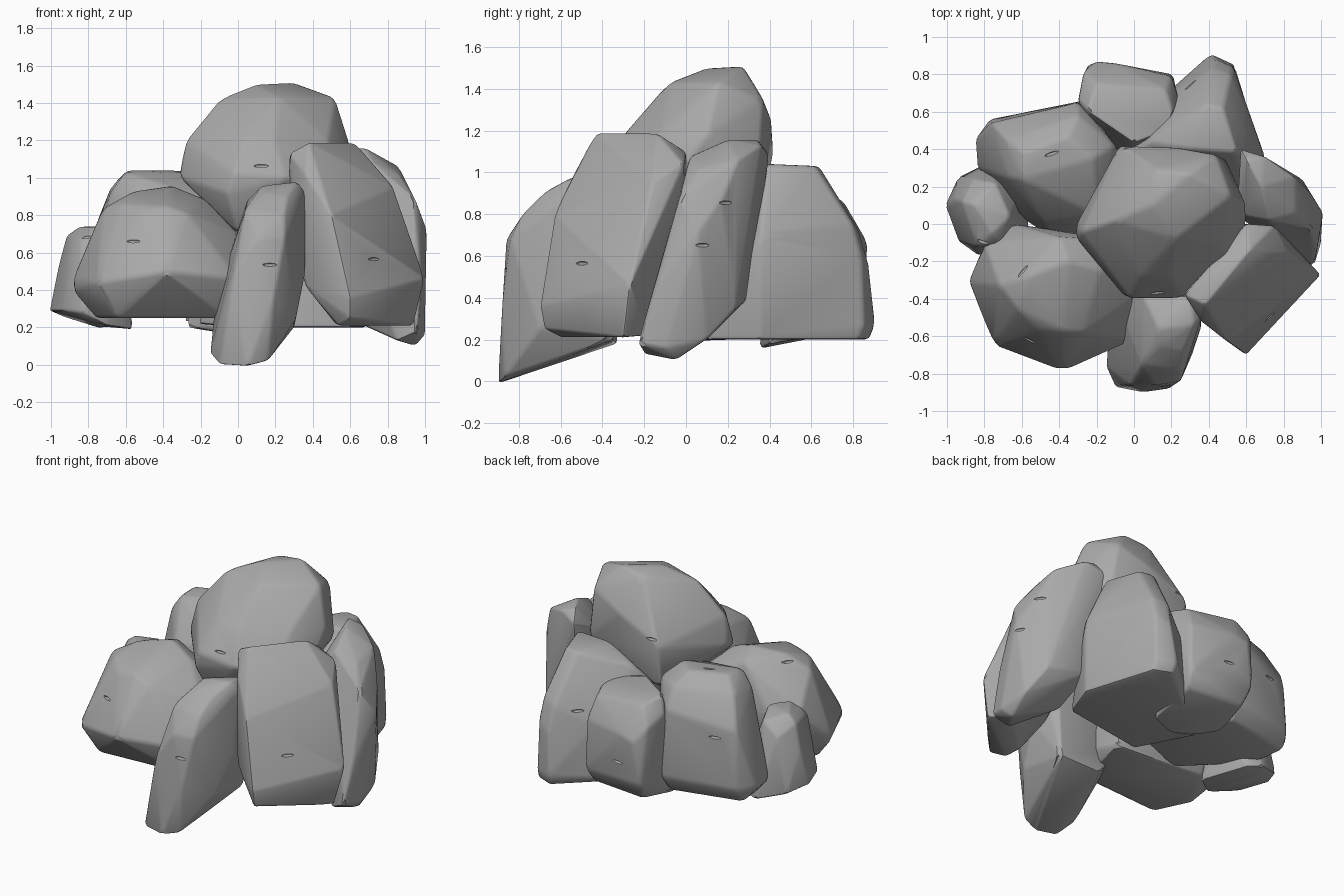
import bpy
import bmesh
import math
from mathutils import Vector

default_cube = bpy.data.objects.get("Cube")
if default_cube:
    bpy.data.objects.remove(default_cube, do_unlink=True)

# One plain stone colour
STONE = (0.4, 0.4, 0.4, 1.0)
stone_grey = bpy.data.materials.new("stone_grey")
stone_grey.use_nodes = True
stone_grey.diffuse_color = STONE
shader = next(n for n in stone_grey.node_tree.nodes if n.type == "BSDF_PRINCIPLED")
shader.inputs["Base Color"].default_value = STONE
shader.inputs["Roughness"].default_value = 0.8


def activate(obj):
    """Make obj the only selected object."""
    bpy.ops.object.select_all(action="DESELECT")
    obj.select_set(True)
    bpy.context.view_layer.objects.active = obj


def link_mesh(name, bm):
    """Turn a bmesh into a stone-coloured object."""
    mesh = bpy.data.meshes.new(name)
    bm.to_mesh(mesh)
    bm.free()
    mesh.materials.append(stone_grey)
    obj = bpy.data.objects.new(name, mesh)
    bpy.context.collection.objects.link(obj)
    return obj


def hull(corners):
    """Convex boulder through the given corners, with near-flat facets merged."""
    bm = bmesh.new()
    for corner in corners:
        bm.verts.new(corner)
    result = bmesh.ops.convex_hull(bm, input=bm.verts[:])
    spare = [g for g in result["geom_interior"] if isinstance(g, bmesh.types.BMVert)]
    bmesh.ops.delete(bm, geom=spare, context="VERTS")
    bmesh.ops.dissolve_limit(bm, angle_limit=math.radians(6),
                             verts=bm.verts[:], edges=bm.edges[:])
    bmesh.ops.recalc_face_normals(bm, faces=bm.faces[:])
    return bm


def chip_cutter(rock_obj, direction):
    """Thin lens-shaped cutter sitting on the rock surface in one direction."""
    points = [v.co for v in rock_obj.data.vertices]
    centre = sum(points, Vector()) / len(points)
    aim = Vector(direction).normalized()
    _, spot, normal, _ = rock_obj.ray_cast(centre + aim * 3, -aim)
    bm = bmesh.new()
    bmesh.ops.create_icosphere(bm, subdivisions=2, radius=1)
    bmesh.ops.scale(bm, vec=(0.04, 0.009, 0.012), verts=bm.verts[:])
    turn = normal.to_track_quat("Z", "Y").to_matrix()
    bmesh.ops.rotate(bm, matrix=turn, verts=bm.verts[:])
    bmesh.ops.translate(bm, vec=spot, verts=bm.verts[:])
    return link_mesh("chip_cutter", bm)


def apply_all(obj):
    activate(obj)
    for modifier in list(obj.modifiers):
        bpy.ops.object.modifier_apply(modifier=modifier.name)


def rock(name, corners, chips):
    """Rounded boulder with a few small chips cut from its faces."""
    obj = link_mesh(name, hull(corners))
    bevel = obj.modifiers.new("worn_edges", "BEVEL")
    bevel.width = 0.02
    bevel.segments = 2
    bevel.limit_method = "NONE"
    apply_all(obj)
    bpy.context.view_layer.update()
    cutters = [chip_cutter(obj, direction) for direction in chips]
    for cutter in cutters:
        cut = obj.modifiers.new("chip", "BOOLEAN")
        cut.operation = "DIFFERENCE"
        cut.solver = "EXACT"
        cut.object = cutter
    apply_all(obj)
    for cutter in cutters:
        bpy.data.objects.remove(cutter, do_unlink=True)
    activate(obj)
    bpy.ops.object.shade_smooth_by_angle(angle=math.radians(32))
    return obj


# Crowning boulder
rock("top_rock", [
    (-.31, 0, 1.02), (-.28, -.04, 1.2), (-.31, -.08, 1), (-.1, .02, 1.42),
    (.1, .1, 1.5), (.3, .27, 1.51), (.12, .29, 1.48), (.52, .15, 1.43),
    (.22, -.08, 1.43), (.2, -.28, 1.2), (.48, -.12, 1.2), (.03, -.28, 1.2),
    (.6, .1, 1.18), (.6, 0, 1.05), (.5, -.25, 1), (.25, -.4, 1),
    (-.02, -.4, 1.03), (-.06, -.38, .92), (-.08, .42, 1.1), (.22, .41, 1.25),
    (.44, .37, 1.35), (.49, .35, 1), (0, -.3, .7), (-.06, .36, .8),
    (.35, .1, .7),
], [(-.1, -1, -.2), (-.5, 1, 0)])

# Broad boulder on the front, at -x
rock("front_broad_rock", [
    (-.64, 0, .6), (-.8, -.1, .65), (-.88, -.3, .39), (-.75, -.65, .44),
    (-.38, -.79, .5), (0, -.62, .46), (0, -.4, .7), (0, -.1, .7),
    (-.76, -.35, .25), (-.65, -.58, .25), (-.05, -.54, .25), (.05, -.1, .25),
    (-.6, -.05, .25), (-.72, -.33, .84), (-.56, -.28, .93), (-.35, -.2, .96),
    (-.18, -.25, .89), (-.52, -.56, .81), (-.27, -.58, .81), (-.62, -.46, .86),
    (-.4, -.07, .9), (-.38, -.57, .85), (-.88, -.31, .46),
], [(-.4, -1, .2), (-.5, .4, 1)])

# Tall leaning stone at the front
rock("front_leaning_rock", [
    (-.15, -.76, .06), (-.1, -.87, 0), (.05, -.9, -.01), (.16, -.87, .02),
    (-.02, -.86, .5), (.11, -.86, .68), (.25, -.84, .68), (.04, -.75, .83),
    (.14, -.65, .92), (.32, -.54, .98), (.36, -.5, .92), (.3, -.39, .95),
    (.05, -.39, .88), (-.03, -.6, .6), (.36, -.55, .5), (.31, -.7, .25),
    (.3, -.35, .2), (0, -.33, .18), (.19, -.88, .35), (-.12, -.33, .36),
    (.25, -.78, .8), (.26, -.68, .9), (.13, -.56, .96),
], [(.1, -1, -.1)])

# Large tilted slab on the front, at +x
rock("front_slab_rock", [
    (.27, -.38, 1.13), (.38, -.43, 1.19), (.62, -.14, 1.19), (.6, 0, 1.1),
    (.75, -.01, 1.04), (.36, -.52, 1.02), (.58, 0, .5), (1, -.27, .46),
    (.94, -.3, .21), (.6, -.68, .25), (.6, -.7, .36), (.54, -.6, .21),
    (.36, -.52, .42), (.42, -.36, .4), (.72, -.08, .36), (.83, -.16, .95),
    (.5, -.63, .8), (.28, -.32, .7), (.82, -.19, .22), (.52, -.5, .22),
], [(.7, -.8, -.4)])

# Leaning stone at +x
rock("side_leaning_rock", [
    (.57, .4, 1.08), (.6, .34, 1.16), (.68, .2, 1.16), (.7, .36, 1.13),
    (.86, .25, 1.06), (.86, .06, 1.02), (.94, .17, .87), (1.01, .06, .72),
    (.95, -.03, .88), (.98, -.14, .45), (1, -.1, .16), (.96, -.23, .18),
    (.95, -.05, .1), (.85, -.2, .13), (.65, .05, .22), (.6, .3, .4),
    (.9, .24, .35), (.97, .1, .2), (.55, .05, .9), (.72, .02, 1.08),
], [(1, -.1, -.1), (.6, .5, 1)])

# Wedge at the back, at +x
rock("back_wedge_rock", [
    (.41, .91, .27), (.54, .85, .27), (.42, .88, .2), (.54, .83, .2),
    (.43, .88, .55), (.53, .84, .6), (.42, .83, .72), (.52, .8, .75),
    (.38, .64, 1.03), (.48, .62, 1.03), (.3, .4, 1.04), (.55, .38, 1.04),
    (.7, .36, .7), (.69, .35, .2), (.08, .44, .94), (0, .35, .82),
    (.2, .7, .6), (.2, .67, .2), (-.22, .35, .22), (0, 0, .2), (.6, .1, .2),
], [(-.3, 1, .5)])

# Small block at the back
rock("back_block_rock", [
    (-.27, .81, .74), (-.2, .87, .65), (-.1, .86, .68), (.2, .79, .68),
    (.24, .66, .7), (.21, .8, .34), (-.25, .85, .36), (-.3, .66, .8),
    (-.25, .6, .9), (.21, .61, .85), (.18, .5, .88), (0, .43, .9),
    (-.2, .75, .87), (.17, .72, .83), (-.22, .78, .24), (.18, .74, .24),
    (-.28, .5, .2), (.18, .4, .18), (0, .35, .155), (-.15, .37, .19),
], [(-.2, 1, -.4)])

# Upright block at the back, at -x
rock("back_upright_rock", [
    (-.85, .45, .36), (-.77, .56, .36), (-.76, .54, .75), (-.3, .65, .82),
    (-.27, .66, .36), (-.84, .3, .36), (-.72, .3, .78), (-.68, .25, .92),
    (-.6, .24, 1.03), (-.59, .38, 1.04), (-.35, .47, 1.04), (-.22, .35, 1.03),
    (-.68, .45, .95), (-.3, .58, .95), (-.1, .42, .92), (-.2, .05, .9),
    (-.48, 0, .8), (-.58, .02, .5), (-.78, .5, .26), (-.3, .6, .25),
    (-.75, .25, .26), (.1, .1, .26), (-.4, -.1, .26),
], [(-.6, 1, .1), (.1, .1, 1)])

# Small outlier at -x
rock("side_small_rock", [
    (-1.01, .1, .29), (-.94, .25, .26), (-.76, .34, .21), (-.68, .29, .2),
    (-.56, -.02, .19), (-.7, -.13, .21), (-.83, -.17, .28), (-.94, -.09, .29),
    (-.96, .14, .52), (-.92, .12, .69), (-.85, .1, .74), (-.76, -.05, .74),
    (-.74, .22, .7), (-.86, .24, .62), (-.66, .04, .73), (-.84, -.12, .66),
    (-.72, -.11, .68), (-.75, .2, .2), (-.6, .2, .4),
], [(-.1, -.8, 1)])
